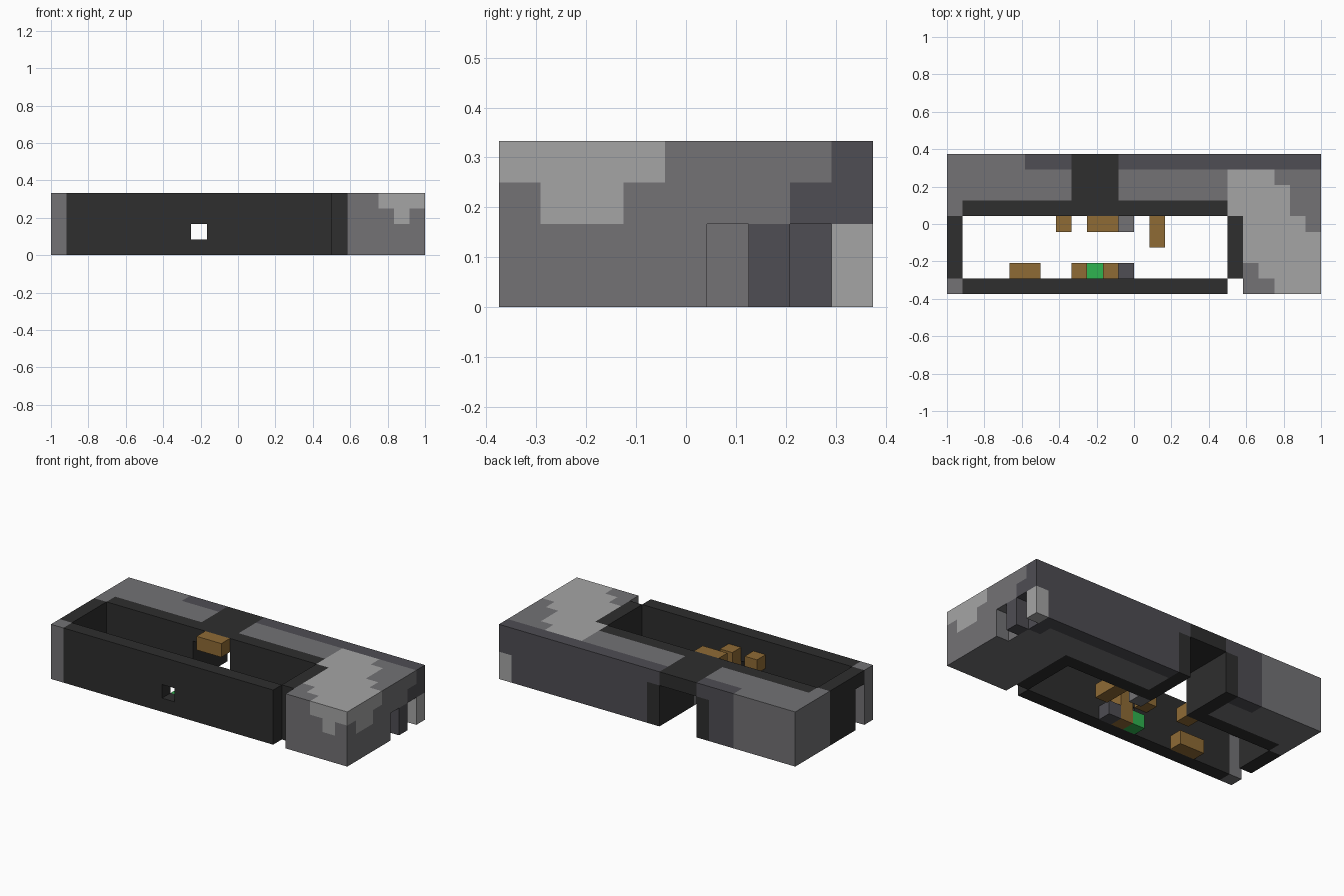
import bpy, bmesh
from mathutils import Vector

CELL = 1 / 12          # every part is laid out on a cubic grid
ORIGIN = Vector((-1, -0.375, 0))

default = bpy.data.objects.get("Cube")
if default:
    bpy.data.objects.remove(default)


def srgb(h):
    values = [int(h[n:n + 2], 16) / 255 for n in (0, 2, 4)]
    return [((v + 0.055) / 1.055) ** 2.4 if v > 0.04 else v / 12.92 for v in values] + [1]


COLOURS = {"charcoal": "2e2e2e", "slate": "4e4d53", "stone": "737275",
           "pale_stone": "a5a5a5", "wood": "8f6b35", "green": "2fb350"}
MATS = {}
for name, code in COLOURS.items():
    mat = bpy.data.materials.new(name)
    mat.use_nodes = True
    mat.diffuse_color = srgb(code)
    mat.node_tree.nodes["Principled BSDF"].inputs["Base Color"].default_value = srgb(code)
    MATS[name] = mat

cells = {}             # cell -> (part, colour)


def each(box):
    (x0, x1), (y0, y1), (z0, z1) = box
    return [(i, j, k) for i in range(x0, x1) for j in range(y0, y1) for k in range(z0, z1)]


def fill(part, colour, *box):
    for c in each(box):
        cells[c] = (part, colour)


def paint(colour, *box):
    for c in each(box):
        if c in cells:
            cells[c] = (cells[c][0], colour)


def carve(*box):
    for c in each(box):
        cells.pop(c, None)


ALL = (0, 4)
TOP = (3, 4)

# Courtyard walls
fill("front_wall", "charcoal", (1, 18), (0, 1), ALL)
fill("corner_post", "stone", (0, 1), (0, 1), ALL)
fill("side_wall", "charcoal", (0, 1), (1, 5), ALL)
carve((9, 10), (0, 1), (1, 2))            # window
carve((0, 1), (1, 2), (0, 3))             # side door

# Thick rear mass with its dark inner lining
fill("rear_block", "stone", (0, 19), (5, 9), ALL)
paint("slate", (5, 19), (8, 9), ALL)
paint("charcoal", (1, 19), (5, 6), ALL)
paint("charcoal", (7, 12), (5, 9), (0, 3))
paint("charcoal", (8, 11), (5, 9), ALL)
carve((8, 11), (5, 9), (0, 3))            # rear passage

# End block and the wall facing the courtyard
fill("end_block", "stone", (19, 24), (0, 9), ALL)
fill("end_lining", "charcoal", (18, 19), (1, 5), ALL)
paint("slate", (19, 24), (8, 9), ALL)
paint("slate", (23, 24), (7, 8), (2, 3))

# Pale patch spilling over the top of the end block
for i, low, high in ((18, 5, 8), (19, 2, 8), (20, 1, 8), (21, 0, 7), (22, 0, 5), (23, 0, 4)):
    paint("pale_stone", (i, i + 1), (low, high), TOP)
paint("pale_stone", (22, 23), (0, 1), (2, 3))
paint("pale_stone", (23, 24), (1, 3), (2, 3))

# Niches and posts at the rear of the end face
carve((23, 24), (5, 6), (0, 2))
carve((23, 24), (7, 8), (0, 2))
paint("slate", (23, 24), (6, 7), (0, 2))
paint("slate", (22, 23), (7, 8), (0, 2))
paint("pale_stone", (23, 24), (8, 9), (0, 2))

# Furnishings
fill("long_bench", "wood", (4, 6), (1, 2), (0, 1))
fill("window_shelf", "wood", (8, 9), (1, 2), (2, 3))
fill("green_box", "green", (9, 10), (1, 2), (0, 1))
fill("cupboard", "wood", (10, 11), (1, 2), (0, 3))
fill("front_stone_box", "slate", (11, 12), (1, 2), (0, 1))
fill("small_chest", "wood", (7, 8), (4, 5), (0, 1))
fill("door_sign", "wood", (9, 11), (4, 5), TOP)
fill("rear_stone_box", "stone", (11, 12), (4, 5), (0, 1))
fill("table", "wood", (13, 14), (3, 5), (0, 1))


def build(part):
    """Mesh the outer skin of one part and merge its flat regions."""
    bm = bmesh.new()
    own = {c: v[1] for c, v in cells.items() if v[0] == part}
    used = sorted(set(own.values()))
    for c, colour in own.items():
        for axis in range(3):
            for side in (0, 1):
                near = list(c)
                near[axis] += 2 * side - 1
                if tuple(near) in cells:
                    continue
                u, v = (axis + 1) % 3, (axis + 2) % 3
                corners = []
                for du, dv in ((0, 0), (1, 0), (1, 1), (0, 1)):
                    p = list(c)
                    p[axis] += side
                    p[u] += du
                    p[v] += dv
                    corners.append(bm.verts.new(ORIGIN + Vector(p) * CELL))
                face = bm.faces.new(corners if side else corners[::-1])
                face.material_index = used.index(colour)
    bmesh.ops.remove_doubles(bm, verts=bm.verts, dist=0.001)
    bmesh.ops.dissolve_limit(bm, angle_limit=0.01, verts=bm.verts, edges=bm.edges,
                             delimit={'MATERIAL'})
    mesh = bpy.data.meshes.new(part)
    bm.to_mesh(mesh)
    bm.free()
    for colour in used:
        mesh.materials.append(MATS[colour])
    bpy.context.scene.collection.objects.link(bpy.data.objects.new(part, mesh))


for part in sorted({v[0] for v in cells.values()}):
    build(part)
